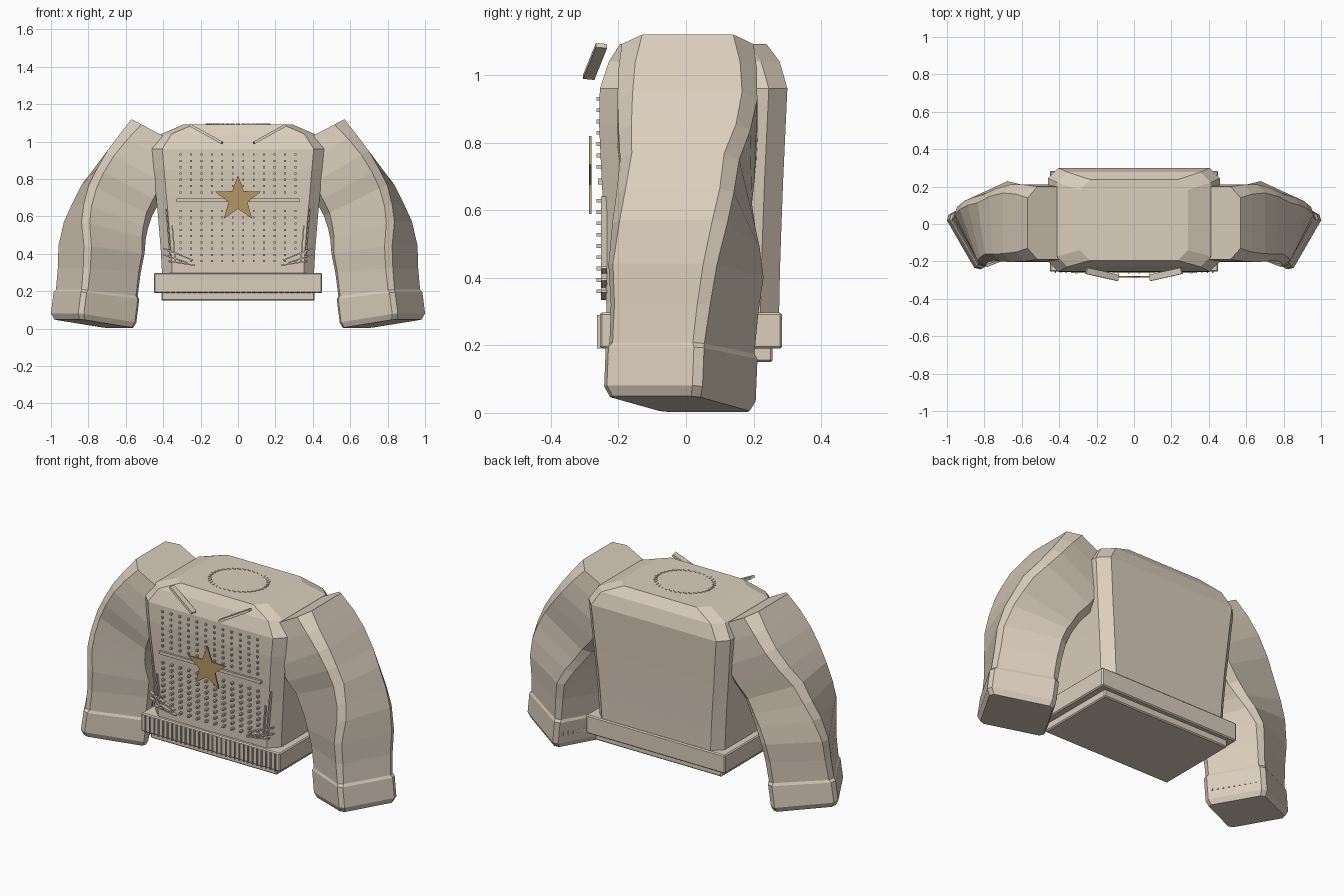
import bpy, bmesh, math
from mathutils import Vector, Matrix

cube = bpy.data.objects.get("Cube")
if cube:
    bpy.data.objects.remove(cube, do_unlink=True)


def material(name, rgb):
    m = bpy.data.materials.new(name)
    m.use_nodes = True
    m.diffuse_color = (*rgb, 1)
    m.node_tree.nodes["Principled BSDF"].inputs["Base Color"].default_value = (*rgb, 1)
    return m


cloth = material("beige_cloth", (0.71, 0.62, 0.51))
gold = material("tan_star", (0.47, 0.305, 0.127))


def finish(name, bm, mat=cloth, mirror=False):
    bmesh.ops.recalc_face_normals(bm, faces=bm.faces)
    me = bpy.data.meshes.new(name)
    bm.to_mesh(me)
    bm.free()
    me.materials.append(mat)
    ob = bpy.data.objects.new(name, me)
    bpy.context.collection.objects.link(ob)
    if mirror:
        ob.modifiers.new("Mirror", 'MIRROR').use_mirror_merge = False
    return ob


def octagon(hu, hv, c):
    """Rectangle with chamfered corners."""
    return [(hu, hv - c), (hu - c, hv), (c - hu, hv), (-hu, hv - c),
            (-hu, c - hv), (c - hu, -hv), (hu - c, -hv), (hu, c - hv)]


def loft(bm, rings):
    rows = [[bm.verts.new(p) for p in ring] for ring in rings]
    n = len(rows[0])
    for a, b in zip(rows, rows[1:]):
        for i in range(n):
            bm.faces.new((a[i], a[(i + 1) % n], b[(i + 1) % n], b[i]))
    bm.faces.new(rows[0])
    bm.faces.new(rows[-1])


def box(bm, centre, size, rot=Matrix()):
    m = Matrix.Translation(centre) @ rot @ Matrix.Diagonal((*size, 1))
    return bmesh.ops.create_cube(bm, size=1, matrix=m)["verts"]


def bar(bm, a, b, width, depth):
    """Slim bar between two points, its depth running along y."""
    a, b = Vector(a), Vector(b)
    d = (b - a).normalized()
    side = d.cross(Vector((0, 1, 0))).normalized()
    rot = Matrix((d, side.cross(d), side)).transposed().to_4x4()
    box(bm, (a + b) / 2, ((b - a).length, depth, width), rot)


# Torso: height, half width, front y, back y
torso = [(0.27, 0.405, -0.235, 0.275), (0.42, 0.413, -0.238, 0.278),
         (0.57, 0.425, -0.243, 0.283), (0.7, 0.437, -0.25, 0.288),
         (0.85, 0.45, -0.257, 0.295), (0.96, 0.46, -0.255, 0.3),
         (1.04, 0.41, -0.228, 0.277), (1.092, 0.29, -0.195, 0.238)]
bm = bmesh.new()
loft(bm, [[(u, v + (f + b) / 2, z) for u, v in octagon(w, (b - f) / 2, 0.055)]
          for z, w, f, b in torso])
finish("torso", bm)

# Waistband and hem
for name, w, z0, z1, f, b in (("waistband", 0.45, 0.19, 0.297, -0.255, 0.284),
                              ("hem", 0.41, 0.15, 0.2, -0.225, 0.256)):
    bm = bmesh.new()
    box(bm, (0, (f + b) / 2, (z0 + z1) / 2), (2 * w, b - f, z1 - z0))
    bmesh.ops.bevel(bm, geom=bm.edges[:], offset=0.006, segments=1, affect='EDGES')
    finish(name, bm)

# Ribs on the front of the waistband
bm = bmesh.new()
for i in range(30):
    box(bm, (-0.42 + i * 0.029, -0.257, 0.24), (0.006, 0.012, 0.1))
finish("waistband_ribs", bm)

# Sleeve: centre, half width, half depth, twist, tilt, chamfer
sleeve = [((0.41, 0.005, 1.035), 0.18, 0.195, 0, 28, 0.06),
          ((0.47, 0.005, 0.95), 0.185, 0.205, 0, 29, 0.05),
          ((0.535, 0.004, 0.855), 0.19, 0.207, 0, 30, 0.045),
          ((0.595, 0.002, 0.765), 0.19, 0.195, -3, 28, 0.04),
          ((0.648, 0, 0.685), 0.19, 0.178, -8, 26, 0.04),
          ((0.685, 0, 0.6), 0.187, 0.178, -13, 20, 0.035),
          ((0.712, 0, 0.525), 0.187, 0.18, -19, 14, 0.035),
          ((0.73, 0, 0.42), 0.183, 0.18, -27, 7, 0.03),
          ((0.742, -0.004, 0.31), 0.176, 0.168, -29, 4, 0.028),
          ((0.755, -0.012, 0.19), 0.174, 0.162, -30, 6, 0.025),
          ((0.757, -0.013, 0.176), 0.181, 0.168, -30, 6, 0.022),
          ((0.772, -0.018, 0.056), 0.181, 0.168, -30, 8, 0.022),
          ((0.772, -0.018, 0.026), 0.167, 0.154, -30, 8, 0.02)]


def section_axes(twist, tilt):
    p, t = math.radians(twist), math.radians(tilt)
    u = Vector((math.cos(p) * math.cos(t), math.sin(p) * math.cos(t), math.sin(t)))
    return u, Vector((-math.sin(p), math.cos(p), 0))


bm = bmesh.new()
rings = []
for centre, hu, hv, twist, tilt, c in sleeve:
    u, v = section_axes(twist, tilt)
    rings.append([Vector(centre) + u * a + v * b for a, b in octagon(hu, hv, c)])
loft(bm, rings)
finish("sleeves", bm, mirror=True)

# Stitches on the inner back of the cuffs
bm = bmesh.new()
u, v = section_axes(-30, 0)
turn = Matrix.Rotation(math.radians(-30), 4, 'Z')
for i in range(9):
    for z in (0.085, 0.125):
        box(bm, Vector((0.765, -0.016, z)) - u * 0.179 + v * (i - 4) * 0.03,
            (0.008, 0.006, 0.022), turn)
finish("cuff_stitches", bm, mirror=True)

# Knit stitches on the chest
bm = bmesh.new()
for row in range(18):
    z = 0.36 + row * 0.0335
    for col in range(12):
        x = -0.308 + col * 0.056
        if abs(z - 0.68) > 0.02:
            box(bm, (x, -0.252, z), (0.01, 0.026, 0.011))
finish("chest_stitches", bm)

# Fold across the chest
bm = bmesh.new()
box(bm, (0, -0.252, 0.685), (0.66, 0.018, 0.018))
finish("chest_fold", bm)

# Creases near the lower corners of the chest
bm = bmesh.new()
for a, b in (((0.383, 0.64), (0.36, 0.38)), ((0.352, 0.55), (0.335, 0.36)),
             ((0.4, 0.43), (0.24, 0.365)), ((0.4, 0.395), (0.27, 0.352)),
             ((0.37, 0.36), (0.23, 0.338))):
    bar(bm, (a[0], -0.243, a[1]), (b[0], -0.243, b[1]), 0.007, 0.018)
finish("chest_creases", bm, mirror=True)

# Collar tabs
bm = bmesh.new()
bar(bm, (0.255, -0.25, 1.087), (0.085, -0.288, 0.993), 0.014, 0.034)
finish("collar_tabs", bm, mirror=True)

# Stitched neckline ring
bm = bmesh.new()
for i in range(36):
    a = i * math.tau / 36
    box(bm, (0.165 * math.cos(a), 0.01 + 0.135 * math.sin(a), 1.092),
        (0.022, 0.006, 0.006), Matrix.Rotation(a + 0.9, 4, 'Z'))
finish("neckline_stitches", bm)

# Star badge
bm = bmesh.new()
points = []
for i in range(10):
    r = 0.128 if i % 2 == 0 else 0.053
    a = i * math.pi / 5
    points.append((r * math.sin(a), 0.692 + r * math.cos(a)))
loft(bm, [[(x, y, z) for x, z in points] for y in (-0.287, -0.279)])
finish("star_badge", bm, gold)
